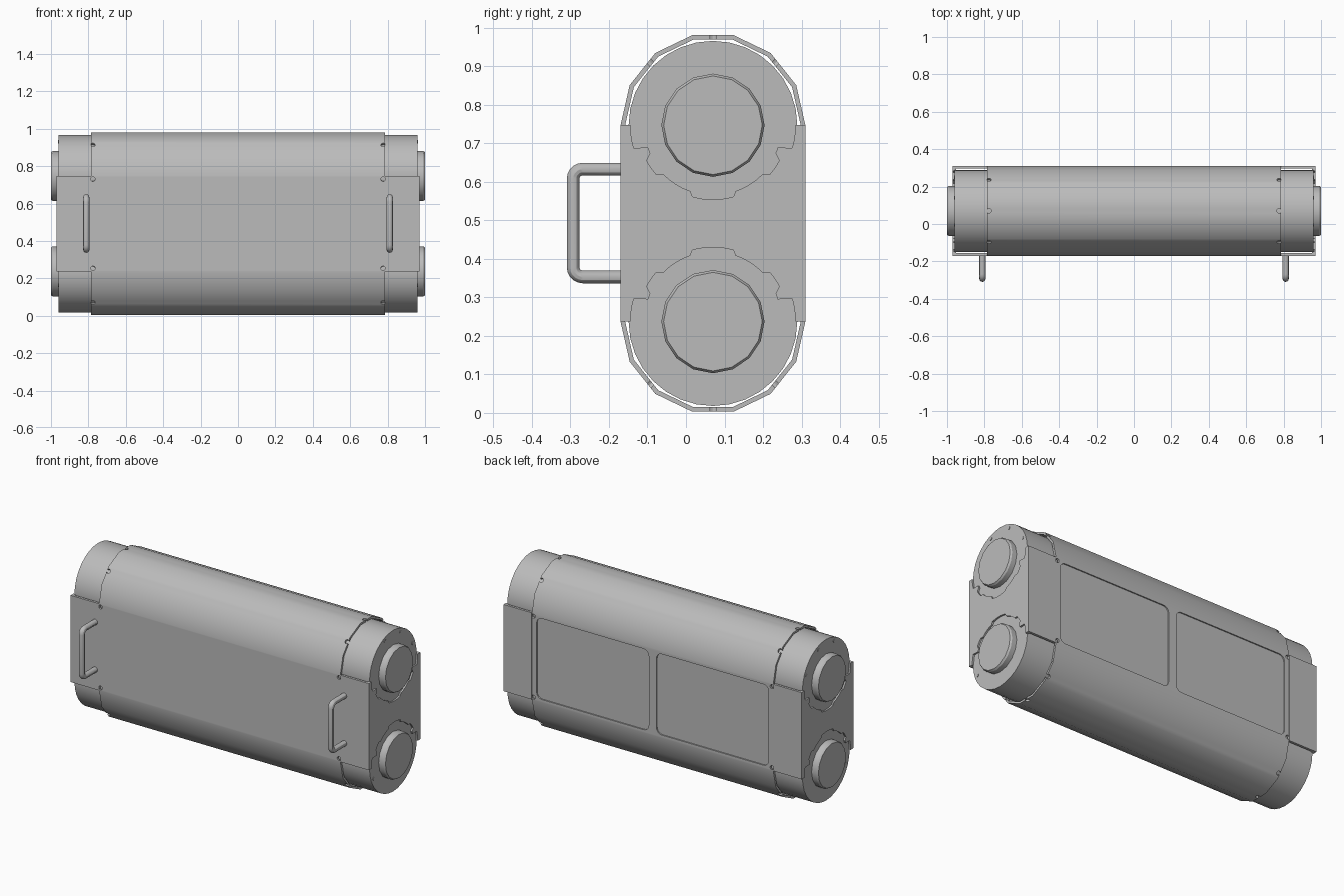
import bpy, bmesh
from math import sin, cos, pi, radians
from mathutils import Matrix, Vector

if "Cube" in bpy.data.objects:
    bpy.data.objects.remove(bpy.data.objects["Cube"])

MID_Y, LOW_Z, HIGH_Z = 0.07, 0.237, 0.747   # axes of the two drums
R, WALL = 0.24, 0.012                       # outer shell
SHELL_X, END_X = 0.785, 0.97

grey = bpy.data.materials.new("plain_grey")
grey.use_nodes = True
grey.diffuse_color = (0.5, 0.5, 0.5, 1)
grey.node_tree.nodes["Principled BSDF"].inputs["Base Color"].default_value = (0.5, 0.5, 0.5, 1)


def finish(name, bm, smooth=True):
    bmesh.ops.recalc_face_normals(bm, faces=bm.faces)
    mesh = bpy.data.meshes.new(name)
    bm.to_mesh(mesh)
    bm.free()
    obj = bpy.data.objects.new(name, mesh)
    bpy.context.collection.objects.link(obj)
    mesh.materials.append(grey)
    if smooth:
        shade(obj)
    return obj


def shade(obj):
    bpy.ops.object.select_all(action='DESELECT')
    obj.select_set(True)
    bpy.context.view_layer.objects.active = obj
    bpy.ops.object.shade_smooth_by_angle(angle=radians(30))


def loft(bm, rings, cap=True):
    """Skin a list of equal-length point rings."""
    loops = [[bm.verts.new(p) for p in ring] for ring in rings]
    n = len(loops[0])
    for a, b in zip(loops, loops[1:]):
        for i in range(n):
            bm.faces.new((a[i], a[(i + 1) % n], b[(i + 1) % n], b[i]))
    if cap:
        bm.faces.new(loops[0])
        bm.faces.new(loops[-1])
    return loops


def at_x(profile, x):
    return [(x, y, z) for y, z in profile]


def circle(r, z, n):
    return [(MID_Y + r * cos(2 * pi * i / n), z + r * sin(2 * pi * i / n)) for i in range(n)]


def stadium(r, n=7):
    pts = []
    for z, start in ((HIGH_Z, 0), (LOW_Z, pi)):
        for i in range(n + 1):
            a = start + pi * i / n
            pts.append((MID_Y + r * cos(a), z + r * sin(a)))
    return pts


def box(name, lo, hi):
    bm = bmesh.new()
    ring = [(lo[1], lo[2]), (hi[1], lo[2]), (hi[1], hi[2]), (lo[1], hi[2])]
    loft(bm, [at_x(ring, lo[0]), at_x(ring, hi[0])])
    return finish(name, bm, False)


# Hollow shell
bm = bmesh.new()
outer, inner = stadium(R), stadium(R - WALL)
loft(bm, [at_x(outer, -SHELL_X), at_x(outer, SHELL_X), at_x(inner, SHELL_X),
          at_x(inner, -SHELL_X), at_x(outer, -SHELL_X)], cap=False)
bmesh.ops.remove_doubles(bm, verts=bm.verts, dist=1e-5)
shell = finish("shell", bm, False)

# Cutter: rounded hatch recesses at the back and screw notches along the shell rims
bm = bmesh.new()
for side in (-1, 1):
    cx, cz, hw, hh, rad = side * 0.39, (LOW_Z + HIGH_Z) / 2, 0.365, 0.238, 0.035
    ring = []
    for q, (sx, sz) in enumerate(((1, 1), (-1, 1), (-1, -1), (1, -1))):
        for i in range(6):
            a = (q + i / 5) * pi / 2
            ring.append((cx + sx * (hw - rad) + rad * cos(a), cz + sz * (hh - rad) + rad * sin(a)))
    back = MID_Y + R
    loft(bm, [[(x, back - 0.007, z) for x, z in ring], [(x, back + 0.05, z) for x, z in ring]])
    for z, flip in ((HIGH_Z, 1), (LOW_Z, -1)):
        for deg in (-4, 45, 90, 135, 184):
            a = radians(deg) * flip
            d = Vector((0, cos(a), sin(a)))
            pos = Vector((side * 0.776, MID_Y, z)) + d * (R - 0.005)
            turn = d.to_track_quat('Z', 'Y').to_matrix().to_4x4()
            bmesh.ops.create_cone(bm, cap_ends=True, segments=12, radius1=0.012, radius2=0.012,
                                  depth=0.05, matrix=Matrix.Translation(pos) @ turn)
cutter = finish("shell_cutter", bm, False)
cutter.hide_render = True
cut = shell.modifiers.new("cut", 'BOOLEAN')
cut.operation, cut.solver, cut.object = 'DIFFERENCE', 'EXACT', cutter
bpy.context.view_layer.objects.active = shell
bpy.ops.object.modifier_apply(modifier=cut.name)
bpy.data.objects.remove(cutter)
shade(shell)

# Drums inside the shell
for name, z in (("lower", LOW_Z), ("upper", HIGH_Z)):
    bm = bmesh.new()
    ring = circle(0.219, z, 32)
    loft(bm, [at_x(ring, -0.96), at_x(ring, 0.96)])
    finish(name + "_drum", bm)

# Lobed cut-out in the end panels: (from angle, to angle, radius), measured from the panel middle
LOBES = ((0, 16, 0.193), (19, 45, 0.181), (49, 62, 0.195), (66, 71, 0.178), (74, 90, 0.214))
half = [(a0 + (a1 - a0) * i / 4, r) for a0, a1, r in LOBES for i in range(5)]
arc = [(-a, r) for a, r in reversed(half[1:])] + half
panel = [(MID_Y - R, HIGH_Z)]
panel += [(MID_Y + r * sin(radians(a)), HIGH_Z - r * cos(radians(a))) for a, r in arc]
panel += [(MID_Y + R, HIGH_Z), (MID_Y + R, LOW_Z)]
panel += [(MID_Y + r * sin(radians(a)), LOW_Z + r * cos(radians(a))) for a, r in reversed(arc)]
panel += [(MID_Y - R, LOW_Z)]

for side, tag in ((-1, "right"), (1, "left")):
    # End panel and the wings that continue the flat shell sides
    bm = bmesh.new()
    loft(bm, [at_x(panel, side * 0.952), at_x(panel, side * END_X)])
    finish(tag + "_end_panel", bm, False)
    xs = sorted((side * (SHELL_X + 0.002), side * END_X))
    for wing, y0 in (("front", MID_Y - R), ("back", MID_Y + R - 0.014)):
        box(f"{tag}_{wing}_wing", (xs[0], y0, LOW_Z), (xs[1], y0 + 0.014, HIGH_Z))

    # Chamfered round end caps
    for name, z in (("lower", LOW_Z), ("upper", HIGH_Z)):
        bm = bmesh.new()
        loft(bm, [at_x(circle(r, z, 16), side * x)
                  for x, r in ((0.95, 0.134), (0.99, 0.134), (1.0, 0.128))])
        finish(f"{tag}_{name}_cap", bm)

    # Small pins on the drum ends
    bm = bmesh.new()
    for y, z in ((-0.005, 0.93), (0.14, 0.93), (0.25, 0.822), (-0.112, 0.163)):
        bmesh.ops.create_cone(bm, cap_ends=True, segments=12, radius1=0.009, radius2=0.009, depth=0.012,
                              matrix=Matrix.Translation((side * 0.957, y, z)) @ Matrix.Rotation(pi / 2, 4, 'Y'))
    finish(tag + "_end_pins", bm)

    # Bent-tube carrying handle
    tube, bend, y_out, z0, z1 = 0.0165, 0.025, -0.293, 0.353, 0.633
    path = [(-0.16, z0, 0)]
    for cz, start in ((z0 + bend, -pi / 2), (z1 - bend, 0)):
        for i in range(6):
            t = start + i * pi / 10
            path.append((y_out + bend - bend * cos(t), cz + bend * sin(t), -pi / 2 - t))
    path.append((-0.16, z1, -pi))
    rings = []
    for y, z, turn in path:
        # outward direction across the tube in the bend plane
        ny, nz = (0, -1) if turn == 0 else (sin(turn), cos(turn))
        if turn == -pi:
            ny, nz = 0, 1
        elif turn != 0:
            t = -pi / 2 - turn
            ny, nz = -cos(t), sin(t)
        rings.append([(side * 0.811 + tube * sin(2 * pi * k / 12),
                       y + ny * tube * cos(2 * pi * k / 12),
                       z + nz * tube * cos(2 * pi * k / 12)) for k in range(12)])
    bm = bmesh.new()
    loft(bm, rings)
    finish(tag + "_handle", bm)
